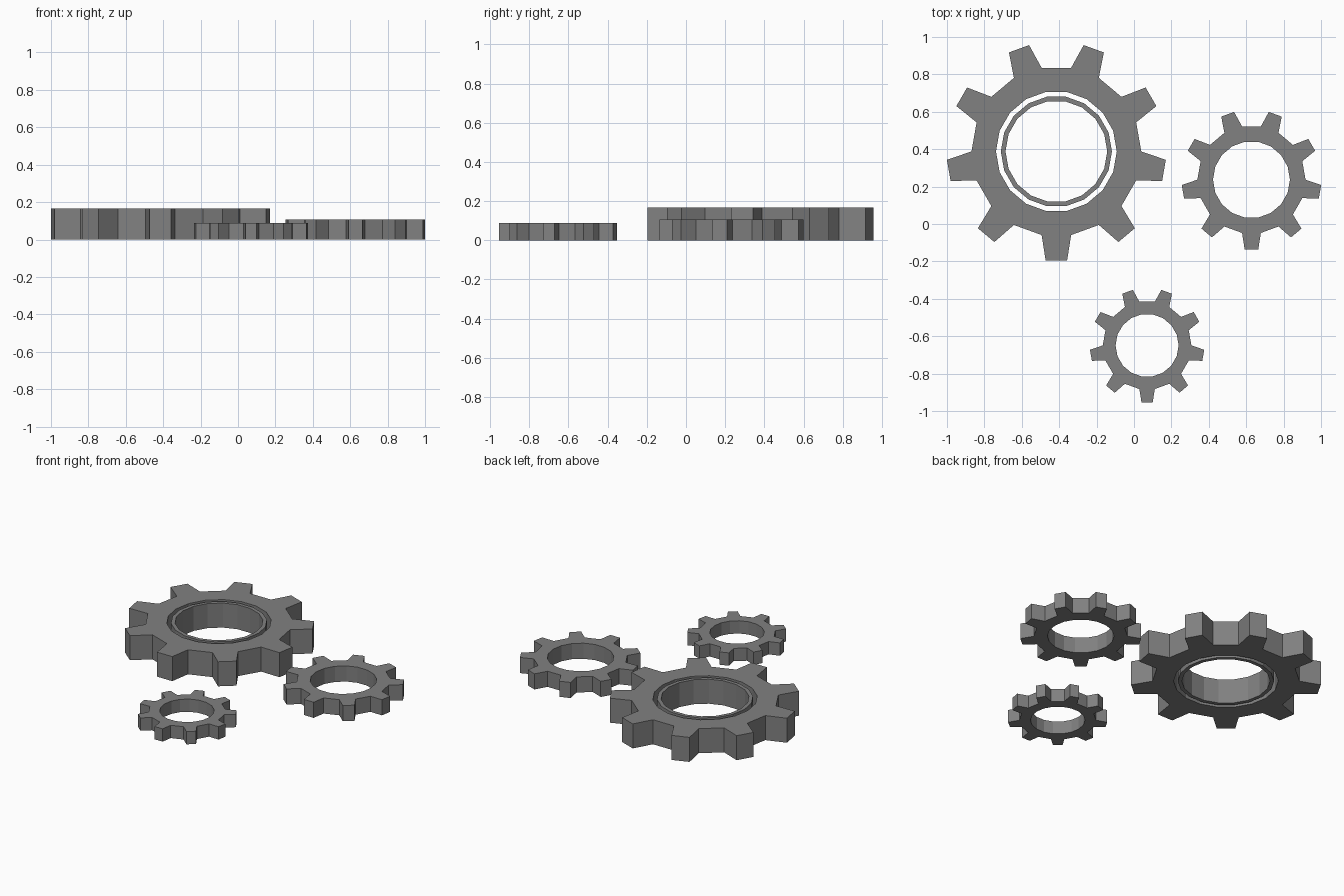
import bpy, bmesh
from math import sin, cos, radians

if "Cube" in bpy.data.objects:
    bpy.data.objects.remove(bpy.data.objects["Cube"])

TEETH = 9
STEP = 360 / TEETH

# dark grey metal
metal = bpy.data.materials.new("dark_grey")
metal.diffuse_color = (0.22, 0.22, 0.22, 1)
metal.use_nodes = True
metal.node_tree.nodes["Principled BSDF"].inputs["Base Color"].default_value = metal.diffuse_color


def circle_points(radius, count=18):
    # starts at -100 degrees so that every tooth root spans one side
    return [(radius * cos(radians(-100 + i * 360 / count)),
             radius * sin(radians(-100 + i * 360 / count))) for i in range(count)]


def extruded_object(name, faces, center, height):
    """Make flat faces (lists of 2D points), merge and extrude them upward."""
    bm = bmesh.new()
    for pts in faces:
        bm.faces.new([bm.verts.new((x + center[0], y + center[1], 0)) for x, y in pts])
    bmesh.ops.remove_doubles(bm, verts=bm.verts[:], dist=1e-5)
    ext = bmesh.ops.extrude_face_region(bm, geom=bm.faces[:], use_keep_orig=True)
    top = [g for g in ext["geom"] if isinstance(g, bmesh.types.BMVert)]
    bmesh.ops.translate(bm, verts=top, vec=(0, 0, height))
    bmesh.ops.recalc_face_normals(bm, faces=bm.faces[:])
    mesh = bpy.data.meshes.new(name)
    bm.to_mesh(mesh)
    bm.free()
    mesh.materials.append(metal)
    obj = bpy.data.objects.new(name, mesh)
    bpy.context.collection.objects.link(obj)
    return obj


def ring_faces(outer_r, inner_r):
    o, i = circle_points(outer_r), circle_points(inner_r)
    n = len(o)
    return [[i[k], o[k], o[(k + 1) % n], i[(k + 1) % n]] for k in range(n)]


def gear(name, center, s):
    root_r, hole_r, tip_r = 0.454 * s, 0.323 * s, 0.587 * s
    faces = ring_faces(root_r, hole_r)
    root = circle_points(root_r)
    # tapered teeth on every second side of the body
    for t in range(TEETH):
        mid = -90 + t * STEP
        tip = [(tip_r * cos(radians(mid + d)), tip_r * sin(radians(mid + d)))
               for d in (-5.6, 5.6)]
        faces.append([root[2 * t], tip[0], tip[1], root[2 * t + 1]])
    return extruded_object(name, faces, center, 0.167 * s)


# three gears, same shape at different sizes
gear("large_gear", (-0.415, 0.388), 1.0)
gear("medium_gear", (0.628, 0.237), 0.637)
gear("small_gear", (0.07, -0.649), 0.522)

# loose thin ring inside the large gear
extruded_object("inner_ring", ring_faces(0.297, 0.272), (-0.415, 0.388), 0.167)
